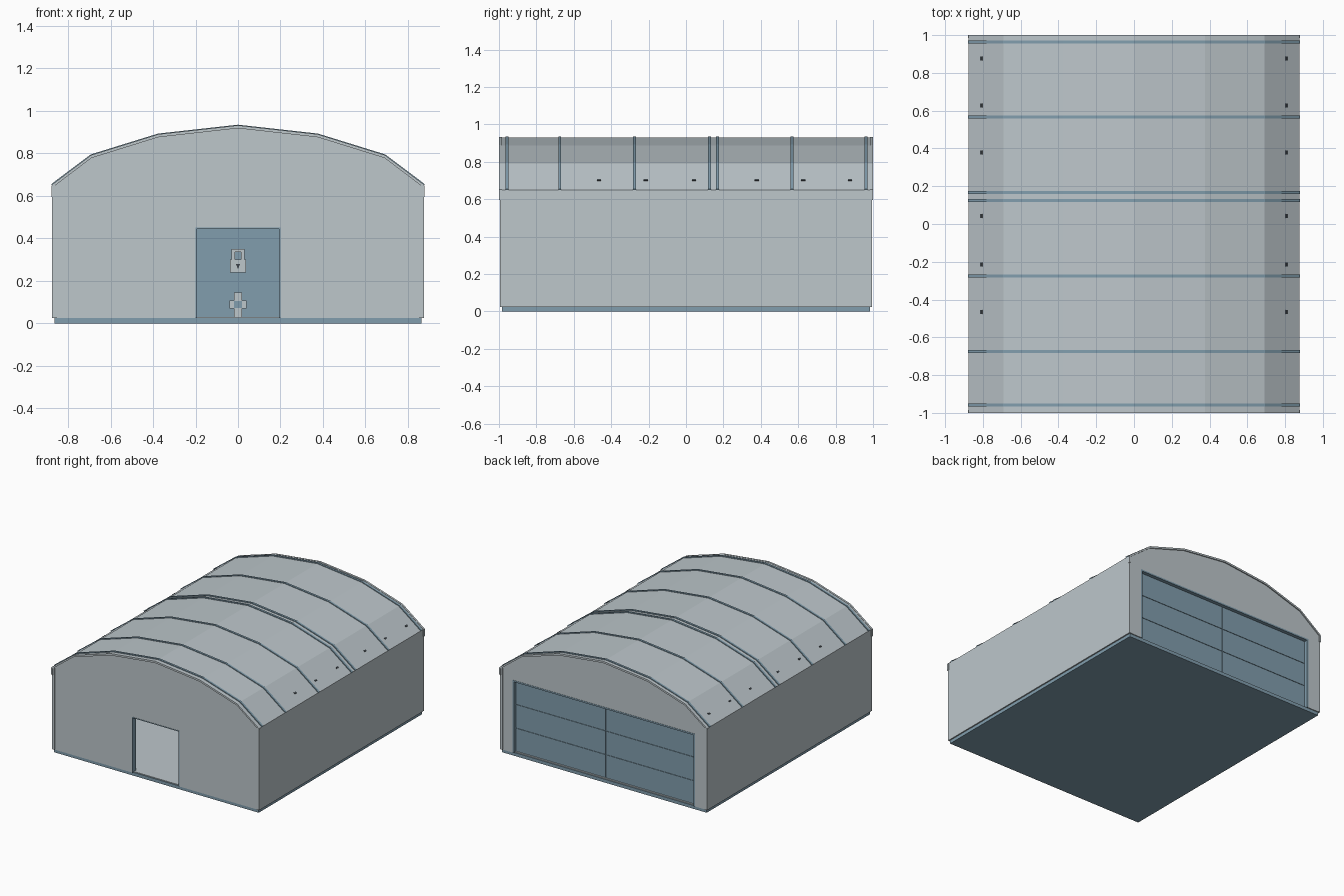
import bpy, bmesh, math
from mathutils import Matrix

if "Cube" in bpy.data.objects:
    bpy.data.objects.remove(bpy.data.objects["Cube"])


def material(name, rgb):
    m = bpy.data.materials.new(name)
    m.diffuse_color = (*rgb, 1)
    m.use_nodes = True
    m.node_tree.nodes["Principled BSDF"].inputs["Base Color"].default_value = m.diffuse_color
    return m


GREY = material("pale_grey", (0.51, 0.57, 0.60))
BLUE = material("steel_blue", (0.22, 0.34, 0.42))
DARK = material("dark_grey", (0.05, 0.06, 0.07))


def finish(name, bm, mat):
    bmesh.ops.recalc_face_normals(bm, faces=bm.faces)
    me = bpy.data.meshes.new(name)
    bm.to_mesh(me)
    bm.free()
    me.materials.append(mat)
    ob = bpy.data.objects.new(name, me)
    bpy.context.collection.objects.link(ob)
    return ob


def box(name, x0, x1, y0, y1, z0, z1, mat):
    bm = bmesh.new()
    bmesh.ops.create_cube(bm, size=1)
    bmesh.ops.transform(bm, verts=bm.verts, matrix=Matrix.Translation(
        ((x0 + x1) / 2, (y0 + y1) / 2, (z0 + z1) / 2)) @ Matrix.Diagonal((x1 - x0, y1 - y0, z1 - z0, 1)))
    return finish(name, bm, mat)


def prism(name, pts, y0, y1, mat):
    """Extrude an x-z outline along y."""
    bm = bmesh.new()
    face = bm.faces.new([bm.verts.new((x, y0, z)) for x, z in pts])
    ext = bmesh.ops.extrude_face_region(bm, geom=[face])
    bmesh.ops.translate(bm, vec=(0, y1 - y0, 0),
                        verts=[v for v in ext["geom"] if isinstance(v, bmesh.types.BMVert)])
    return finish(name, bm, mat)


# Faceted arch of the roof, left to right
HALF = [(0.875, 0.65), (0.69, 0.79), (0.375, 0.888), (0, 0.93)]
ARCH = [(-x, z) for x, z in HALF] + HALF[-2::-1]


def arch_band(name, y0, y1, up, down, mat):
    outer = [(x * (1 + up), z + up) for x, z in ARCH]
    inner = [(x, z - down) for x, z in reversed(ARCH)]
    return prism(name, outer + inner, y0, y1, mat)


# Base slab and inner floor
box("base_slab", -0.865, 0.865, -0.985, 0.985, 0, 0.025, BLUE)
box("inner_floor", -0.86, 0.86, -0.98, 0.98, 0.025, 0.03, GREY)

# Side walls
for side, s in (("left", -1), ("right", 1)):
    a, b = sorted((s * 0.853, s * 0.875))
    box(side + "_wall", a, b, -0.995, 0.995, 0.025, 0.648, GREY)


# End walls, each with a doorway open to the floor
def end_wall(name, y0, y1, half, top):
    door = [(half, 0.025), (half, top), (-half, top), (-half, 0.025)]
    outline = [(-0.87, 0.025)] + [(x * 0.994, z - 0.004) for x, z in ARCH] + [(0.87, 0.025)] + door
    prism(name, outline, y0, y1, GREY)


def door_frame(name, y0, y1, half, top, t):
    prism(name, [(-half, 0.025), (-half, top), (half, top), (half, 0.025),
                 (half - t, 0.025), (half - t, top - t), (t - half, top - t), (t - half, 0.025)],
          y0, y1, BLUE)


end_wall("front_wall", -0.992, -0.965, 0.2, 0.45)
door_frame("front_door_frame", -0.994, -0.955, 0.2, 0.45, 0.006)
end_wall("back_wall", 0.955, 0.992, 0.77, 0.58)
door_frame("back_door_frame", 0.95, 0.994, 0.77, 0.58, 0.012)

# Back door: a sheet carrying three rows of panels in two leaves
box("back_door_sheet", -0.76, 0.76, 0.956, 0.964, 0.025, 0.57, BLUE)
for row in range(3):
    for x0, x1 in ((-0.757, -0.002), (0.002, 0.757)):
        z = 0.028 + row * 0.181
        box("back_door_panel", x0, x1, 0.952, 0.968, z, z + 0.177, BLUE)

# Padlock plate and floor latch on the inside of the back door
box("padlock_body", -0.037, 0.037, 0.944, 0.952, 0.24, 0.30, GREY)
prism("padlock_shackle", [(-0.03, 0.30), (-0.03, 0.35), (0.03, 0.35), (0.03, 0.30),
                          (0.015, 0.30), (0.015, 0.335), (-0.015, 0.335), (-0.015, 0.30)],
      0.944, 0.952, GREY)
prism("padlock_keyhole", [(-0.01, 0.28), (0.01, 0.28), (0, 0.255)], 0.942, 0.944, DARK)
box("latch_bar", -0.04, 0.04, 0.944, 0.952, 0.07, 0.108, GREY)
box("latch_stem", -0.02, 0.02, 0.943, 0.952, 0.03, 0.145, GREY)
box("latch_centre", -0.018, 0.018, 0.940, 0.943, 0.072, 0.106, BLUE)

# Roof shell and end trims that hang slightly below the eaves
arch_band("roof", -0.99, 0.99, 0.0, 0.014, GREY)
for end, y0, y1 in (("front", -1.0, -0.985), ("back", 0.985, 1.0)):
    arch_band(end + "_roof_trim", y0, y1, 0.002, 0.012, GREY)
    for s in (-1, 1):
        a, b = sorted((s * 0.866, s * 0.879))
        box(end + "_eave_drop", a, b, y0, y1, 0.595, 0.648, GREY)

# Ribs over the roof
for y in (-0.957, -0.675, -0.275, 0.125, 0.168, 0.567, 0.963):
    arch_band("roof_rib", y - 0.008, y + 0.008, 0.005, 0.002, BLUE)

# Small vents along the lowest roof facets
for s in (-1, 1):
    for y in (-0.465, -0.215, 0.042, 0.378, 0.627, 0.877):
        vent = box("roof_vent", -0.006, 0.006, -0.011, 0.011, -0.003, 0.004, DARK)
        vent.location = (s * 0.808, y, 0.701)
        vent.rotation_euler = (0, s * math.atan2(0.14, 0.185), 0)
